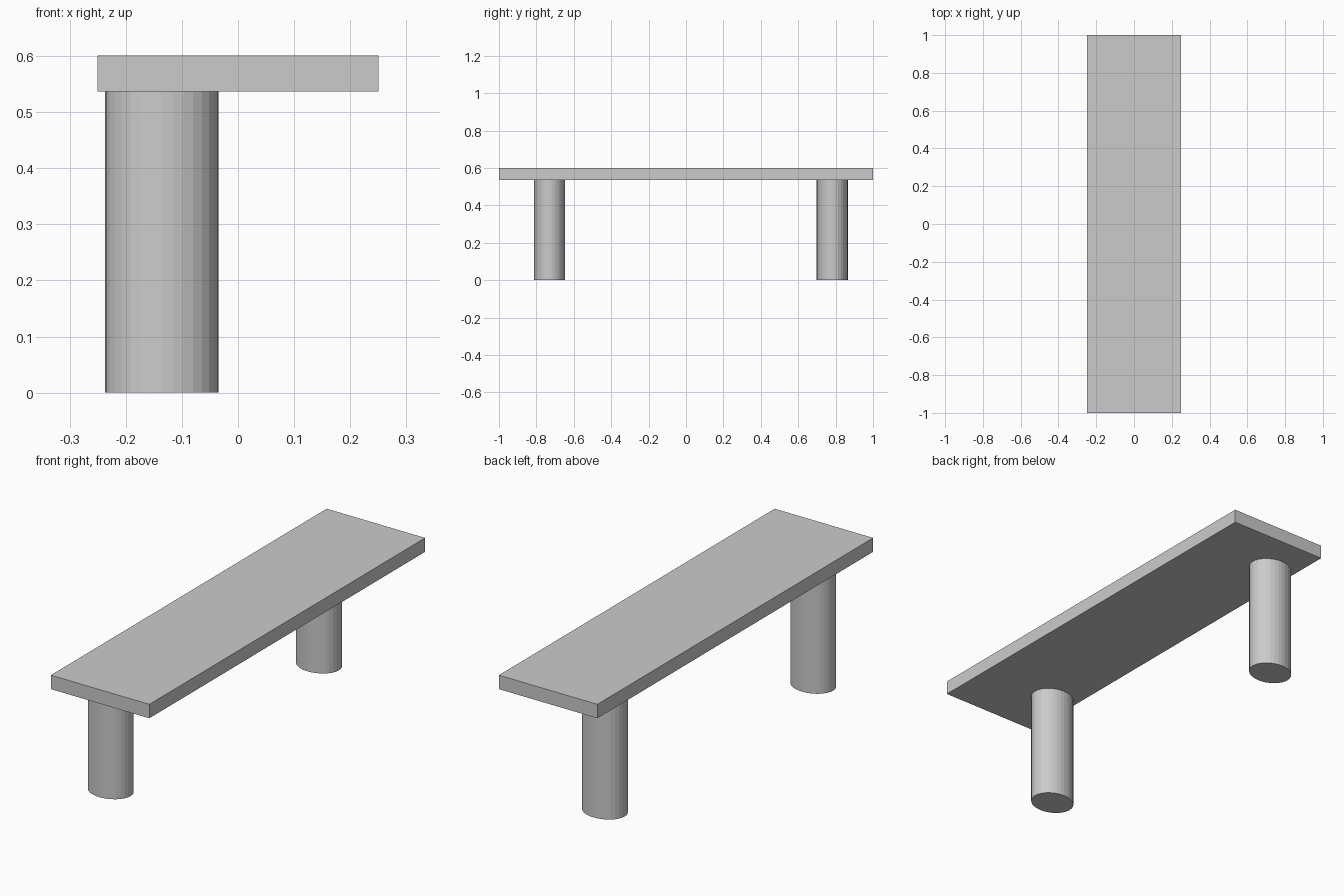
import bpy

if "Cube" in bpy.data.objects:
    bpy.data.objects.remove(bpy.data.objects["Cube"])

# Seat slab
bpy.ops.mesh.primitive_cube_add(size=1, location=(0, 0, 0.569))
seat = bpy.context.object
seat.name = "seat"
seat.scale = (0.5, 2.0, 0.064)
bpy.ops.object.transform_apply(location=False, rotation=False, scale=True)


# Oval, faceted legs, set off-centre under the seat
def add_leg(name, y):
    bpy.ops.mesh.primitive_cylinder_add(vertices=32, radius=1, depth=0.537,
                                        location=(-0.136, y, 0.2685))
    leg = bpy.context.object
    leg.name = name
    leg.scale = (0.101, 0.083, 1)
    bpy.ops.object.transform_apply(location=False, rotation=False, scale=True)


add_leg("front_leg", -0.729)
add_leg("back_leg", 0.782)
